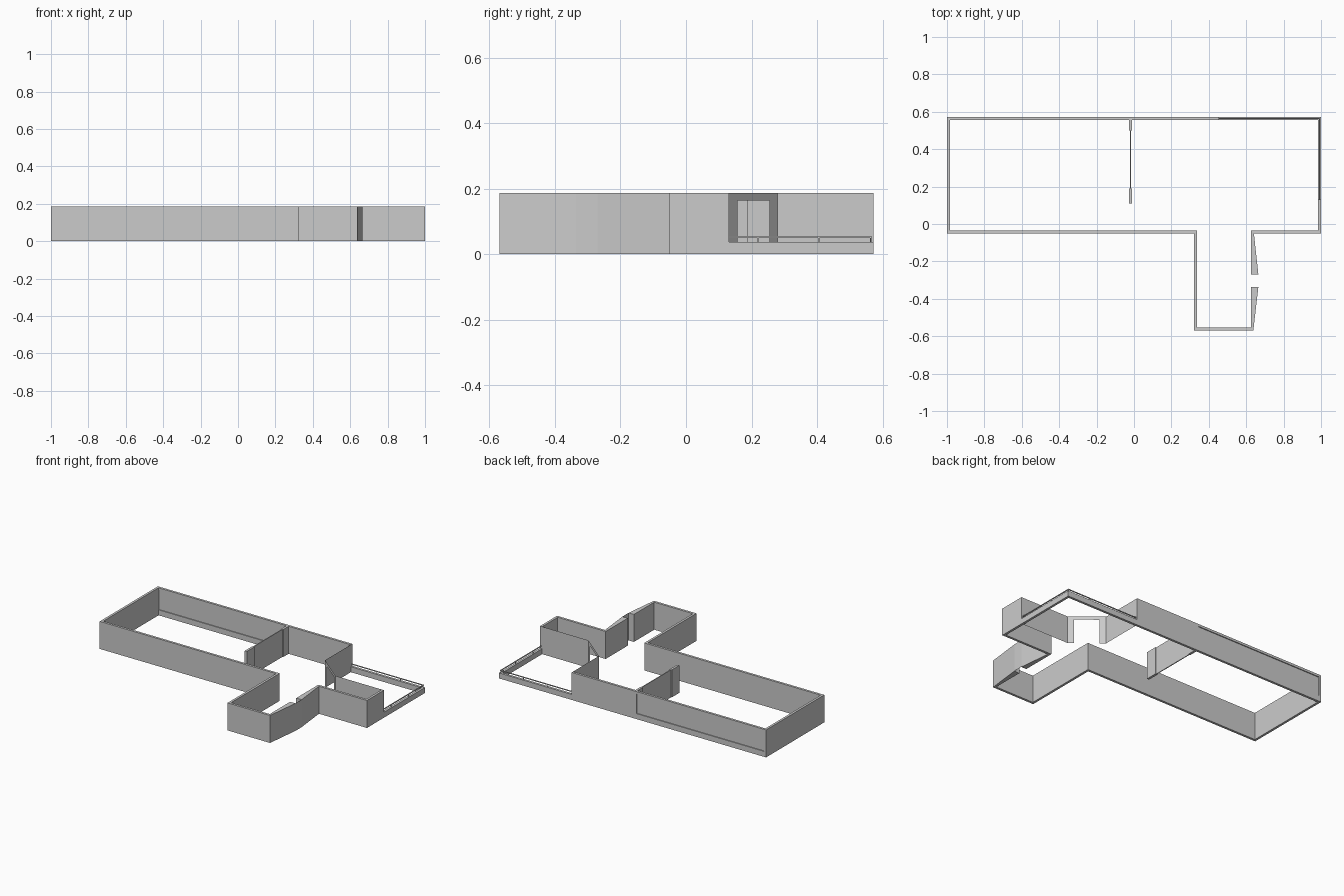
import bpy
import bmesh

if "Cube" in bpy.data.objects:
    bpy.data.objects.remove(bpy.data.objects["Cube"])

H = 0.186          # full wall height
T = 0.016          # wall thickness


def finish(name, bm):
    bmesh.ops.recalc_face_normals(bm, faces=bm.faces)
    me = bpy.data.meshes.new(name)
    bm.to_mesh(me)
    bm.free()
    ob = bpy.data.objects.new(name, me)
    bpy.context.collection.objects.link(ob)
    return ob


def prism(name, outline, z0=0.0, z1=H):
    """Extrude a plan outline from z0 to z1."""
    bm = bmesh.new()
    face = bm.faces.new([bm.verts.new((x, y, z0)) for x, y in outline])
    ext = bmesh.ops.extrude_face_region(bm, geom=[face])["geom"]
    vs = [v for v in ext if isinstance(v, bmesh.types.BMVert)]
    bmesh.ops.translate(bm, verts=vs, vec=(0, 0, z1 - z0))
    # the source face stays as the bottom cap
    return finish(name, bm)


def box(name, x0, x1, y0, y1, z0=0.0, z1=H):
    return prism(name, [(x0, y0), (x1, y0), (x1, y1), (x0, y1)], z0, z1)


def wall(name, path, t=T, z0=0.0, z1=H):
    """Wall along an axis-aligned path, thickened to the left with mitred corners."""
    normals = []
    for (ax, ay), (bx, by) in zip(path, path[1:]):
        l = ((bx - ax) ** 2 + (by - ay) ** 2) ** 0.5
        normals.append((-(by - ay) / l, (bx - ax) / l))
    inner = []
    for i, (x, y) in enumerate(path):
        ns = {normals[max(i - 1, 0)], normals[min(i, len(normals) - 1)]}
        inner.append((x + t * sum(n[0] for n in ns), y + t * sum(n[1] for n in ns)))
    return prism(name, path + inner[::-1], z0, z1)


def sheet(name, a, b, parts):
    """Paper-thin upright wall between plan points a and b; parts are (u0, u1, z0, z1)."""
    bm = bmesh.new()
    for u0, u1, z0, z1 in parts:
        p, q = [(a[0] + (b[0] - a[0]) * u, a[1] + (b[1] - a[1]) * u) for u in (u0, u1)]
        bm.faces.new([bm.verts.new(c) for c in
                      ((*p, z0), (*q, z0), (*q, z1), (*p, z1))])
    return finish(name, bm)


# Outer walls
wall("main_wall", [(-1, 0.572), (-1, -0.05), (0.32, -0.05), (0.32, -0.569), (0.638, -0.569)])
wall("right_room_wall", [(0.625, -0.05), (1, -0.05), (1, 0.132)])

# Back wall: long window with sill, lintel and pane, then a solid stretch
Y0, Y1 = 0.572 - T, 0.572
box("window_sill", -1 + T, -0.03, Y0, Y1, 0, 0.037)
box("window_lintel", -1 + T, -0.03, Y0, Y1, 0.17, H)
box("window_pane", -1 + T, -0.03, Y0 + 0.006, Y1 - 0.006, 0.037, 0.17)
box("back_wall", -0.03, 0.455, Y0, Y1)

# Partition with a thin middle panel
box("partition_back_post", -0.027, -0.011, 0.50, Y0)
box("partition_front_post", -0.027, -0.011, 0.11, 0.19)
box("partition_panel", -0.022, -0.016, 0.19, 0.50)

# Entrance bay: two flared piers closed by a thin outer skin
box("bay_corner", 0.625, 0.638, -0.569 + T, -0.55)
prism("bay_front_pier", [(0.625, -0.55), (0.638, -0.569), (0.665, -0.336), (0.625, -0.336)])
prism("bay_rear_pier", [(0.625, -0.05 + T), (0.641, -0.05 + T), (0.641, -0.05),
                        (0.665, -0.27), (0.625, -0.27)])
sheet("bay_skin", (0.665, -0.336), (0.665, -0.27), [(0, 1, 0, H)])

# Terrace inner walls, with a doorway in the diagonal one
A, B = (0.455, 0.28), (0.638, 0.132)
sheet("terrace_side_wall", (0.455, Y0), A, [(0, 1, 0, H)])
sheet("terrace_front_wall", B, (1 - T, 0.132), [(0, 1, 0, H)])
sheet("terrace_door_wall", A, B,
      [(0, 0.17, 0, H), (0.17, 0.83, 0.164, H), (0.83, 1, 0, H)])

# Terrace parapet and railing
wall("parapet", [(1, 0.132), (1, 0.572), (0.455, 0.572)], T, 0, 0.037)
wall("handrail", [(0.995, 0.132), (0.995, 0.567), (0.455, 0.567)], 0.006, 0.05, 0.055)
posts = [(0.992, y) for y in (0.22, 0.405, 0.563)] + [(x, 0.564) for x in (0.82, 0.64, 0.46)]
for x, y in posts:
    box("rail_post", x - 0.002, x + 0.002, y - 0.002, y + 0.002, 0.037, 0.05)
